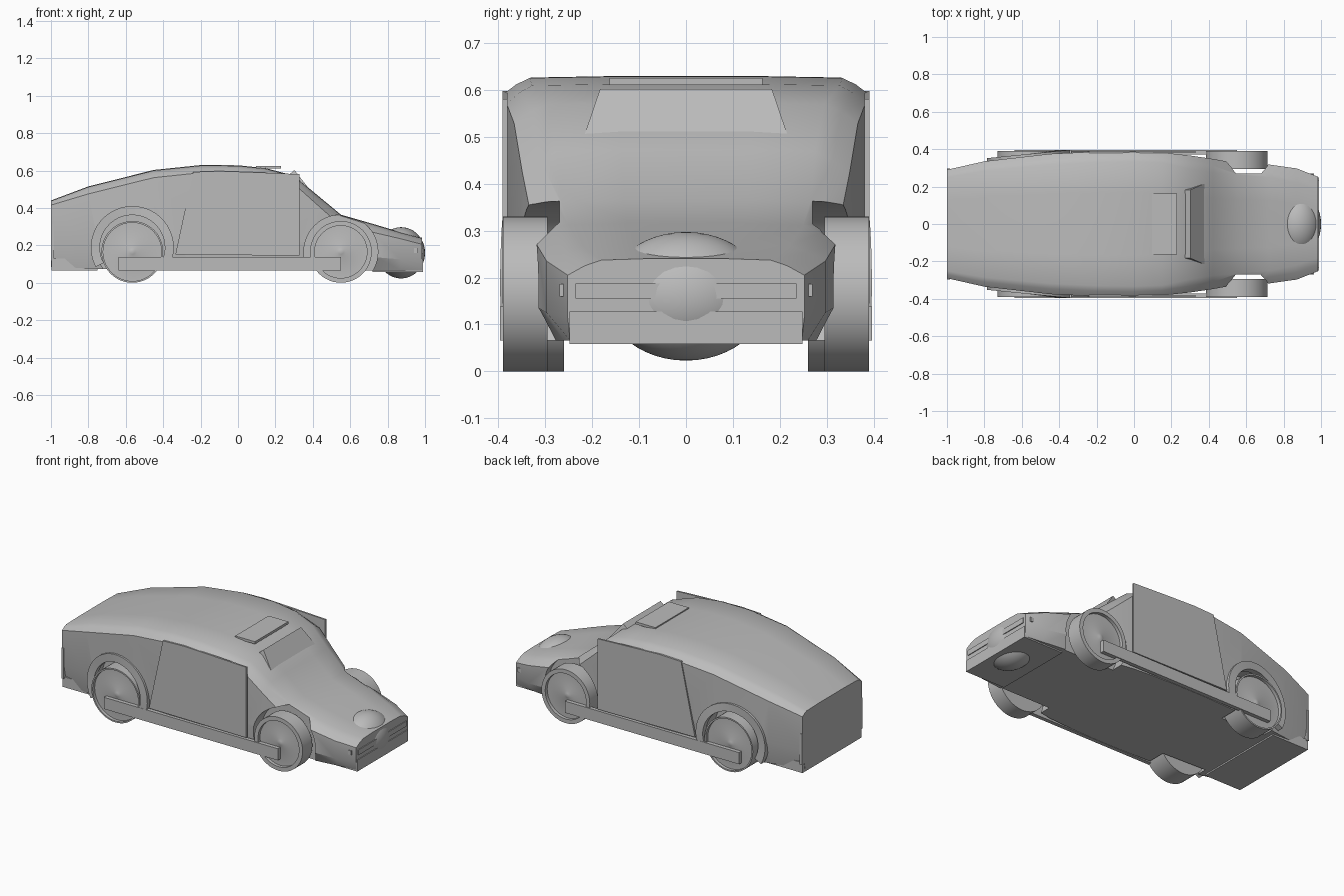
import bpy, bmesh, math
from mathutils import Vector

if "Cube" in bpy.data.objects:
    bpy.data.objects.remove(bpy.data.objects["Cube"])

grey = bpy.data.materials.new("plain grey")
grey.diffuse_color = (0.5, 0.5, 0.5, 1)
grey.use_nodes = True
grey.node_tree.nodes["Principled BSDF"].inputs["Base Color"].default_value = grey.diffuse_color


def shade(ob):
    bpy.ops.object.select_all(action='DESELECT')
    ob.select_set(True)
    bpy.context.view_layer.objects.active = ob
    bpy.ops.object.shade_smooth_by_angle(angle=math.radians(28))


def finish(name, bm, smooth=False):
    bmesh.ops.recalc_face_normals(bm, faces=bm.faces)
    me = bpy.data.meshes.new(name)
    bm.to_mesh(me)
    bm.free()
    ob = bpy.data.objects.new(name, me)
    bpy.context.collection.objects.link(ob)
    me.materials.append(grey)
    if smooth:
        shade(ob)
    return ob


def loft(name, rings, smooth=False):
    """Skin a list of equal-length point rings and cap both ends."""
    bm = bmesh.new()
    vs = [[bm.verts.new(p) for p in r] for r in rings]
    n = len(vs[0])
    for a, b in zip(vs, vs[1:]):
        for j in range(n):
            bm.faces.new((a[j], a[(j + 1) % n], b[(j + 1) % n], b[j]))
    bm.faces.new(vs[0])
    bm.faces.new(vs[-1])
    return finish(name, bm, smooth)


def box(name, x0, x1, y0, y1, z0, z1):
    return loft(name, [[(x, y0, z0), (x, y1, z0), (x, y1, z1), (x, y0, z1)] for x in (x0, x1)])


def side_plate(name, outline, y0, y1):
    return loft(name, [[(x, y, z) for x, z in outline] for y in (y0, y1)])


def circle(cx, cz, r, n=48):
    return [(cx + r * math.cos(2 * math.pi * i / n), cz + r * math.sin(2 * math.pi * i / n))
            for i in range(n)]


# Body shell: x, half width, belt height, roof half width, roof height, floor half width, floor height
sections = [
    (-1.0, .29, .415, .25, .44, .265, .085), (-.8, .335, .475, .285, .515, .30, .076),
    (-.45, .375, .562, .318, .603, .36, .066), (-.2, .387, .588, .33, .629, .37, .066),
    (0, .39, .59, .333, .628, .37, .066), (.15, .382, .57, .328, .612, .365, .066),
    (.3, .366, .528, .295, .572, .355, .066), (.42, .348, .42, .275, .472, .335, .066),
    (.55, .325, .305, .265, .364, .31, .066), (.72, .318, .27, .25, .315, .278, .066),
    (.87, .297, .235, .22, .27, .26, .066), (.985, .252, .205, .18, .24, .247, .066)]
rings = []
for x, w, zb, wt, zt, wf, zf in sections:
    half = [(wf, zf), (w, zf + .35 * (zb - zf)), (w, zb),
            (wt + .5 * (w - wt), zb + .57 * (zt - zb)), (wt, zt - .003), (wt * .5, zt)]
    rings.append([(x, y, z) for y, z in half] + [(x, -y, z) for y, z in reversed(half)])
body = loft("body", rings)

# Wheel arches cut into the body
for cx, cz, r, inner in ((.55, .165, .198, .27), (-.565, .185, .19, .25)):
    for s in (1, -1):
        cut = side_plate("arch_cutter", circle(cx, cz, r), s * inner, s * .6)
        cut.hide_render = True
        mod = body.modifiers.new("arch", 'BOOLEAN')
        mod.operation = 'DIFFERENCE'
        mod.solver = 'EXACT'
        mod.object = cut
        bpy.context.view_layer.objects.active = body
        bpy.ops.object.modifier_apply(modifier=mod.name)
        bpy.data.objects.remove(cut)
shade(body)

for s, side in ((-1, "right"), (1, "left")):
    # Wheels: turned profile (radius, y) with a recessed face and a low domed hub
    for end, cx, inner, rim in (("front", .55, .295, .14), ("rear", -.565, .26, .156)):
        prof = [(0, inner), (.165, inner), (.165, .39), (rim, .39), (rim, .37),
                (.026, .37), (.013, .375), (0, .377)]
        bm = bmesh.new()
        vs = [bm.verts.new((cx + r, s * y, .165)) for r, y in prof]
        edges = [bm.edges.new(p) for p in zip(vs, vs[1:])]
        bmesh.ops.spin(bm, geom=vs + edges, cent=(cx, 0, .165), axis=(0, 1, 0),
                       angle=2 * math.pi, steps=48)
        bmesh.ops.remove_doubles(bm, verts=bm.verts, dist=1e-4)
        finish(f"{end}_wheel_{side}", bm, True)

    # Rear arch lip, following the taper of the body side
    lip = []
    for i in range(29):
        a = math.radians(-28 + 236 * i / 28)
        c, d = math.cos(a), math.sin(a)
        y = .364 + .022 * c
        lip.append([(-.565 + r * c, s * (y + dy), .188 + r * d)
                    for r, dy in ((.174, -.025), (.222, -.025), (.222, .01), (.174, .01))])
    loft(f"rear_arch_lip_{side}", lip, True)

    # Door, sill and side lamp
    door = [(-.335, .15), (-.24, .592), (-.1, .597), (.1, .59), (.33, .58), (.33, .145)]
    side_plate(f"door_{side}", door, s * .38, s * .391)
    box(f"sill_{side}", -.64, .55, s * .372, s * .396, .066, .138)
    box(f"side_lamp_{side}", .94, .962, s * .25, s * .27, .16, .186)

# Front bumper, grille bar and rear panels
box("front_bumper", .72, .99, -.248, .248, .058, .128)
box("grille_bar", .98, .99, -.235, .235, .155, .187)
box("rear_bumper", -.998, -.75, -.288, .288, .066, .13)
box("rear_panel", -1.0, -.985, -.296, .296, .12, .31)

# Nose bulge showing through the hood, nose and floor
bm = bmesh.new()
bmesh.ops.create_uvsphere(bm, u_segments=40, v_segments=24, radius=1)
bmesh.ops.scale(bm, vec=Vector((.128, .172, .137)), verts=bm.verts)
bmesh.ops.translate(bm, vec=Vector((.872, 0, .16)), verts=bm.verts)
finish("nose_bulge", bm, True)

# Sunroof panel and windscreen slab
box("sunroof", .095, .23, -.163, .163, .61, .625)
loft("windscreen", [[(x, -h, z), (x, h, z), (x - .03, h, z - .025), (x - .03, -h, z - .025)]
                    for x, z, h in ((.302, .602, .183), (.378, .505, .216))])
